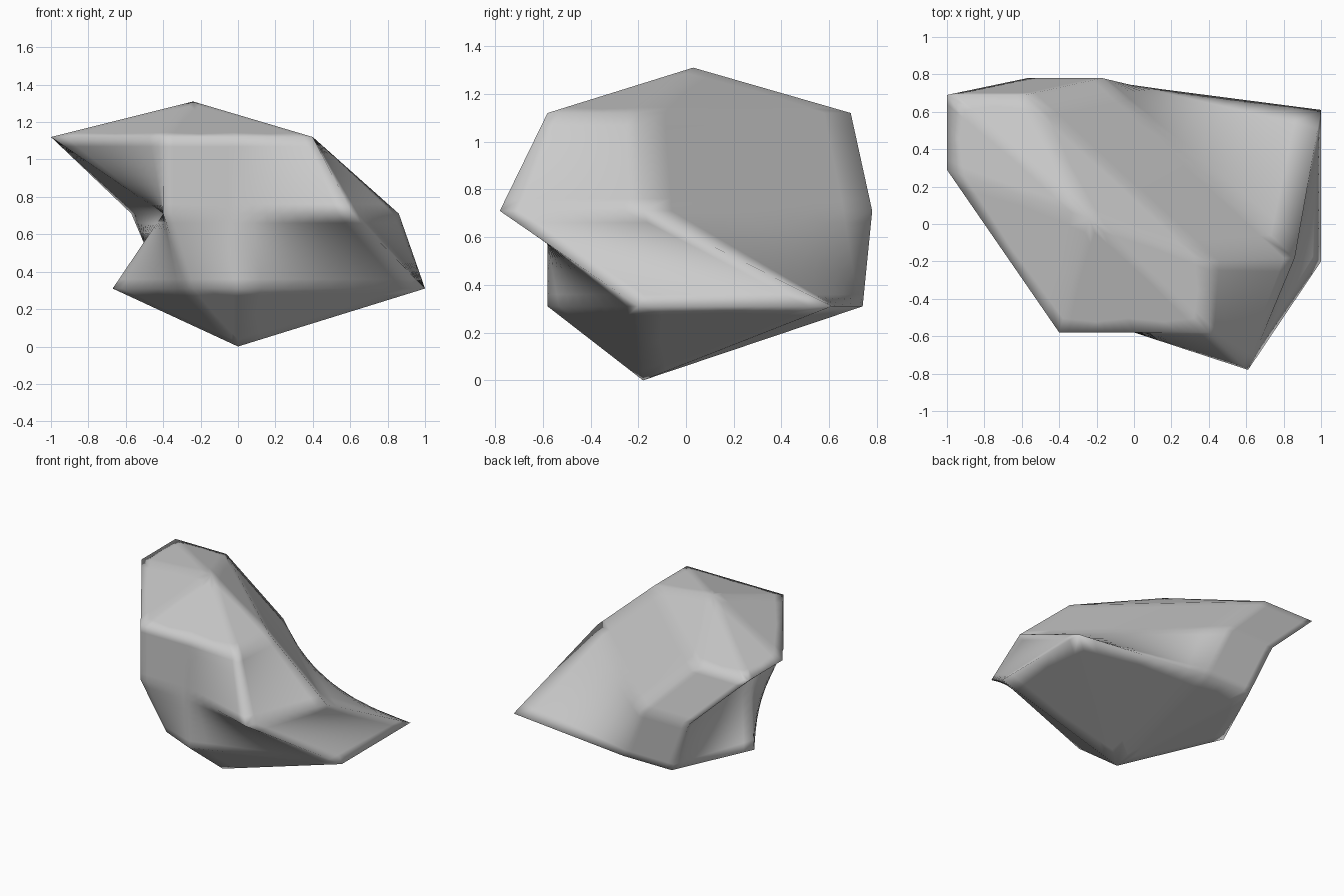
import bpy, bmesh

if "Cube" in bpy.data.objects:
    bpy.data.objects.remove(bpy.data.objects["Cube"])

# Horizontal outlines of the boulder, matched point for point
rings = [
    (0.31, [(1, -.2), (1, .61), (0, .74), (-.4, .74), (-.67, .15), (-.27, -.46), (0, -.58)]),
    (0.71, [(.61, -.78), (.86, -.18), (-.17, .78), (-.57, .78), (-.4, -.18), (-.4, -.58), (0, -.58)]),
    (1.12, [(.4, -.58), (.4, -.2), (-.58, .69), (-1, .69), (-1, .29), (-.4, -.58), (0, -.58)]),
]

bm = bmesh.new()
loops = [[bm.verts.new((x, y, z)) for x, y in pts] for z, pts in rings]
bottom = bm.verts.new((0, -.18, 0))
top = bm.verts.new((-.24, .03, 1.31))
n = len(loops[0])

# Sides and pointed caps
for i in range(n):
    j = (i + 1) % n
    for low, high in zip(loops, loops[1:]):
        bm.faces.new((low[i], low[j], high[j], high[i]))
    bm.faces.new((bottom, loops[0][j], loops[0][i]))
    bm.faces.new((top, loops[-1][i], loops[-1][j]))
bmesh.ops.recalc_face_normals(bm, faces=bm.faces)

mesh = bpy.data.meshes.new("boulder")
bm.to_mesh(mesh)
bm.free()
boulder = bpy.data.objects.new("boulder", mesh)
bpy.context.collection.objects.link(boulder)
mesh.shade_smooth()

# Even subdivision keeps the facets but bends the twisted quads
sub = boulder.modifiers.new("facet_grid", 'SUBSURF')
sub.subdivision_type = 'SIMPLE'
sub.levels = sub.render_levels = 3
